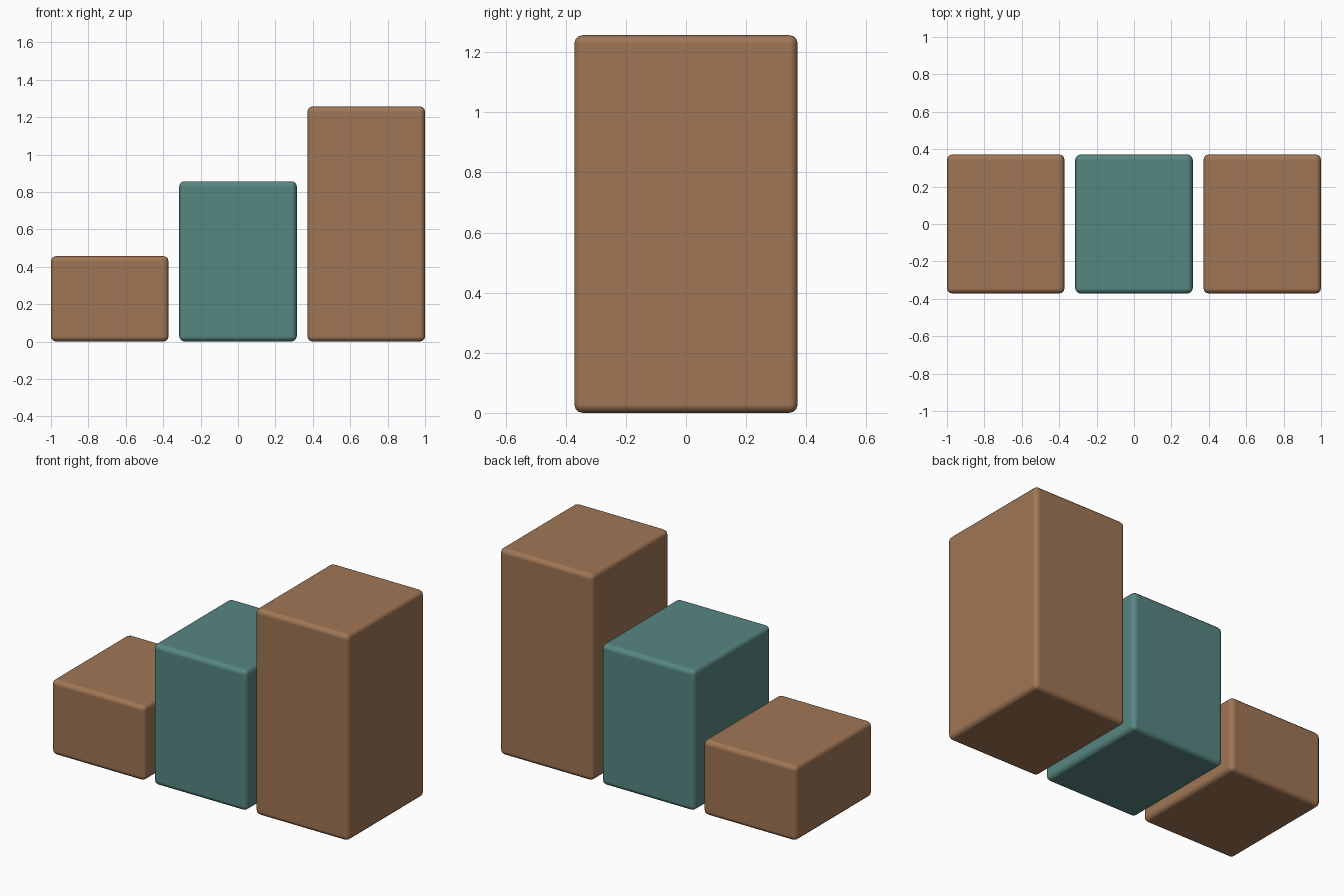
import bpy
import bmesh
import math

if "Cube" in bpy.data.objects:
    bpy.data.objects.remove(bpy.data.objects["Cube"])

WIDTH, DEPTH, PITCH, ROUND = 0.6286, 0.743, 0.6857, 0.0286


def material(name, rgb):
    mat = bpy.data.materials.new(name)
    mat.diffuse_color = (*rgb, 1.0)
    mat.use_nodes = True
    mat.node_tree.nodes["Principled BSDF"].inputs["Base Color"].default_value = mat.diffuse_color
    return mat


brown = material("warm_brown", (0.35, 0.18, 0.09))
teal = material("muted_teal", (0.095, 0.24, 0.222))


# Rounded block standing on the ground
def block(name, x, height, mat):
    bm = bmesh.new()
    bmesh.ops.create_cube(bm, size=1.0)
    bmesh.ops.scale(bm, vec=(WIDTH, DEPTH, height), verts=bm.verts)
    bmesh.ops.translate(bm, vec=(x, 0, height / 2), verts=bm.verts)
    mesh = bpy.data.meshes.new(name)
    bm.to_mesh(mesh)
    bm.free()
    mesh.materials.append(mat)
    obj = bpy.data.objects.new(name, mesh)
    bpy.context.collection.objects.link(obj)
    for poly in mesh.polygons:
        poly.use_smooth = True
    bevel = obj.modifiers.new("rounded_edges", 'BEVEL')
    bevel.width = ROUND
    bevel.segments = 3
    bevel.limit_method = 'ANGLE'
    bevel.angle_limit = math.radians(30)
    bevel.harden_normals = True
    return obj


# Three steps rising from left to right
block("low_block", -PITCH, 0.457, brown)
block("middle_block", 0, 0.857, teal)
block("tall_block", PITCH, 1.257, brown)
